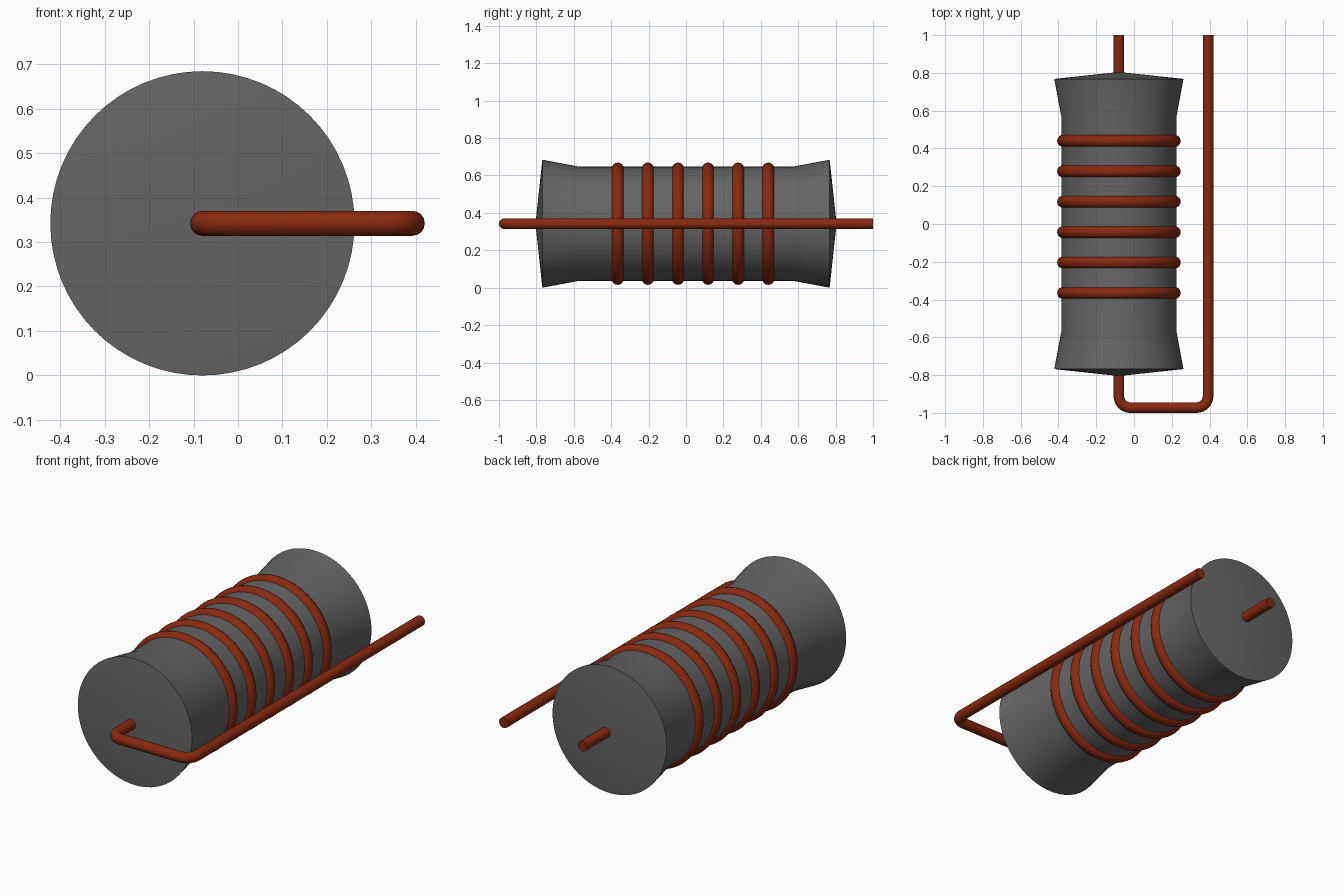
import bpy
import bmesh
from math import cos, sin, pi, radians
from mathutils import Matrix, Vector

cube = bpy.data.objects.get("Cube")
if cube:
    bpy.data.objects.remove(cube, do_unlink=True)

AXIS_X, AXIS_Z = -0.08, 0.342   # centre line of the core, along y
WIRE_R = 0.028


def make_material(name, rgb):
    mat = bpy.data.materials.new(name)
    mat.use_nodes = True
    mat.diffuse_color = (*rgb, 1)
    bsdf = mat.node_tree.nodes["Principled BSDF"]
    bsdf.inputs["Base Color"].default_value = (*rgb, 1)
    bsdf.inputs["Roughness"].default_value = 0.6
    return mat


grey = make_material("dark grey ferrite", (0.13, 0.13, 0.13))
copper = make_material("red copper", (0.25, 0.022, 0.005))


def finish(obj, mat):
    obj.data.materials.clear()
    obj.data.materials.append(mat)
    bpy.ops.object.select_all(action='DESELECT')
    obj.select_set(True)
    bpy.context.view_layer.objects.active = obj
    bpy.ops.object.shade_smooth_by_angle(angle=radians(40))


def lathe(name, profile, mat, closed=False, steps=64):
    """Spin (radius, y) points around the core's centre line."""
    bm = bmesh.new()
    verts = [bm.verts.new((r, y, 0)) for r, y in profile]
    edges = [bm.edges.new(pair) for pair in zip(verts, verts[1:])]
    if closed:
        edges.append(bm.edges.new((verts[-1], verts[0])))
    bmesh.ops.spin(bm, geom=verts + edges, cent=(0, 0, 0), axis=(0, 1, 0),
                   angle=2 * pi, steps=steps)
    bmesh.ops.remove_doubles(bm, verts=bm.verts, dist=1e-4)
    bmesh.ops.recalc_face_normals(bm, faces=bm.faces)
    bm.transform(Matrix.Translation((AXIS_X, 0, AXIS_Z)))
    mesh = bpy.data.meshes.new(name)
    bm.to_mesh(mesh)
    bm.free()
    obj = bpy.data.objects.new(name, mesh)
    bpy.context.collection.objects.link(obj)
    finish(obj, mat)


def wire(name, corners, bend=0.06):
    """Round wire through (x, y) corners, with rounded bends."""
    pts = [Vector((*c, AXIS_Z)) for c in corners]
    path = [pts[0]]
    for a, b, c in zip(pts, pts[1:], pts[2:]):
        u, v = (a - b).normalized() * bend, (c - b).normalized() * bend
        for i in range(9):
            t = i / 8 * pi / 2
            path.append(b + u * (1 - sin(t)) + v * (1 - cos(t)))
    path.append(pts[-1])
    curve = bpy.data.curves.new(name, 'CURVE')
    curve.dimensions = '3D'
    curve.bevel_depth = WIRE_R
    curve.bevel_resolution = 6
    curve.use_fill_caps = True
    spline = curve.splines.new('POLY')
    spline.points.add(len(path) - 1)
    for point, co in zip(spline.points, path):
        point.co = (*co, 1)
    obj = bpy.data.objects.new(name, curve)
    bpy.context.collection.objects.link(obj)
    bpy.ops.object.select_all(action='DESELECT')
    obj.select_set(True)
    bpy.context.view_layer.objects.active = obj
    bpy.ops.object.convert(target='MESH')
    finish(bpy.context.object, copper)


# Core with flared ends and shallow conical caps
half = [(0, 0.805), (0.342, 0.768), (0.305, 0.57)]
lathe("core", half + [(r, -y) for r, y in reversed(half)], grey)

# Six separate winding rings
for i in range(6):
    y = -0.365 + 0.161 * i
    ring = [(0.295 + 0.032 * cos(k * pi / 8), y + 0.032 * sin(k * pi / 8))
            for k in range(16)]
    lathe(f"winding_{i + 1}", ring, copper, closed=True)

# Leads: a short straight one, and one bent back along the side
wire("back_lead", [(AXIS_X, 0.75), (AXIS_X, 1)])
wire("return_lead", [(AXIS_X, -0.75), (AXIS_X, -0.972), (0.392, -0.972), (0.392, 1)])
